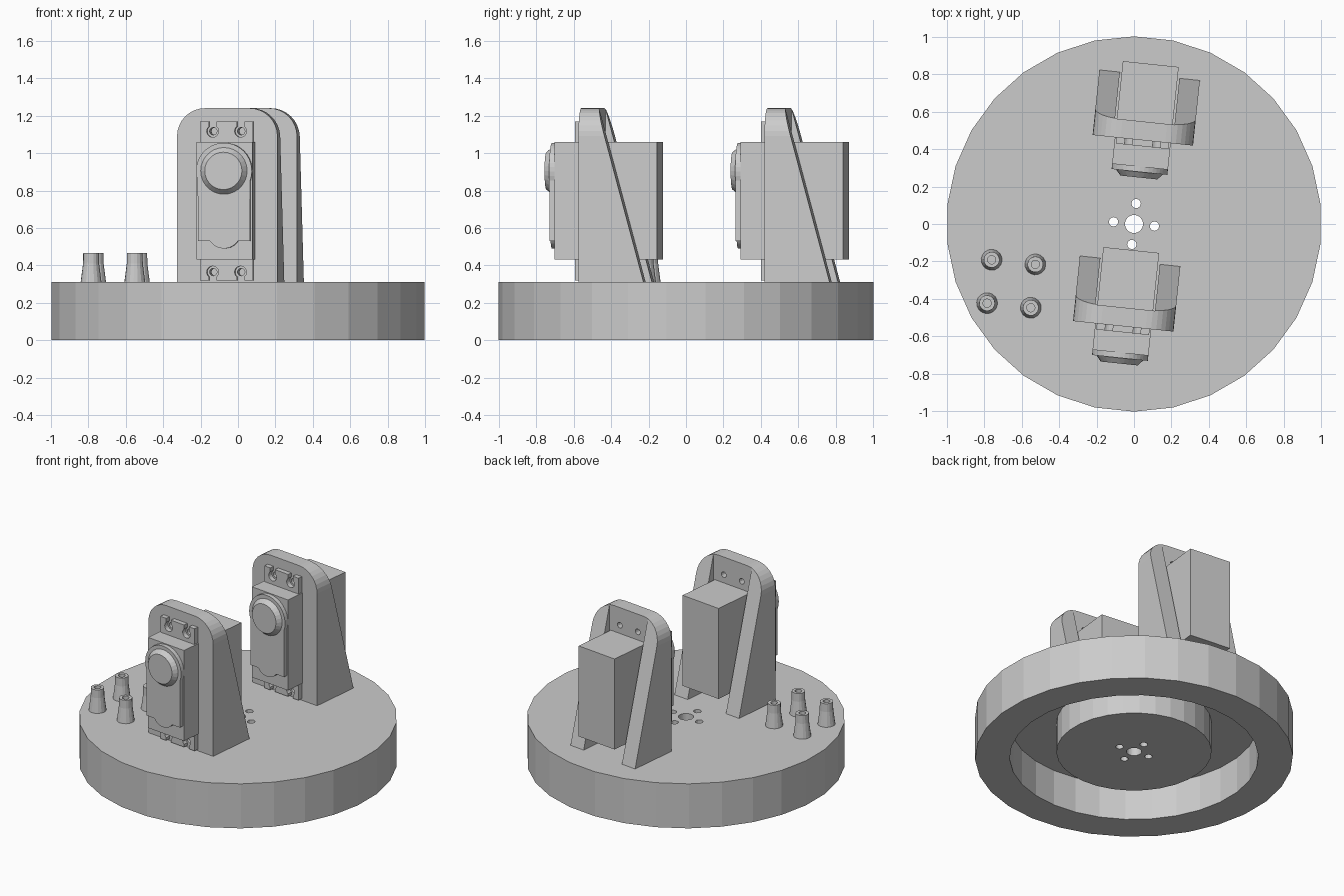
import bpy, bmesh
from math import sin, cos, radians, pi
from mathutils import Matrix, Vector

if "Cube" in bpy.data.objects:
    bpy.data.objects.remove(bpy.data.objects["Cube"], do_unlink=True)

grey = bpy.data.materials.new("plain_grey")
grey.use_nodes = True
grey.diffuse_color = (0.6, 0.6, 0.6, 1)
grey.node_tree.nodes["Principled BSDF"].inputs["Base Color"].default_value = (0.6, 0.6, 0.6, 1)

TURN = Matrix.Rotation(radians(-6), 4, "Z")
TOP = 0.31      # top of the base
SINK = 0.3      # parts start slightly inside the base


def finish(name, bm):
    bmesh.ops.recalc_face_normals(bm, faces=bm.faces[:])
    mesh = bpy.data.meshes.new(name)
    bm.to_mesh(mesh)
    bm.free()
    mesh.materials.append(grey)
    obj = bpy.data.objects.new(name, mesh)
    bpy.context.collection.objects.link(obj)
    return obj


def arc(cx, cz, r, a0, a1, n):
    angles = [radians(a0 + (a1 - a0) * i / n) for i in range(n + 1)]
    return [(cx + r * cos(a), cz + r * sin(a)) for a in angles]


def rect(x0, x1, z0, z1):
    return [(x0, z0), (x1, z0), (x1, z1), (x0, z1)]


def circle(cx, cz, r, n=20):
    return arc(cx, cz, r, 0, 360, n)[:-1]


def add_prism(bm, outline, y0, y1):
    """Extrude an x-z outline along y."""
    face = bm.faces.new([bm.verts.new((x, y0, z)) for x, z in outline])
    out = bmesh.ops.extrude_face_region(bm, geom=[face])["geom"]
    moved = [v for v in out if isinstance(v, bmesh.types.BMVert)]
    bmesh.ops.translate(bm, verts=moved, vec=(0, y1 - y0, 0))
    bmesh.ops.recalc_face_normals(bm, faces=bm.faces[:])


def prism(name, outline, y0, y1):
    bm = bmesh.new()
    add_prism(bm, outline, y0, y1)
    return finish(name, bm)


def lathe(name, profile, segments):
    """Revolve a closed r-z profile about z."""
    bm = bmesh.new()
    rings = []
    for i in range(segments):
        a = 2 * pi * i / segments
        rings.append([bm.verts.new((r * cos(a), r * sin(a), z)) for r, z in profile])
    n = len(profile)
    for i, ring in enumerate(rings):
        after = rings[(i + 1) % segments]
        for j in range(n):
            k = (j + 1) % n
            bm.faces.new((ring[j], after[j], after[k], ring[k]))
    return finish(name, bm)


def cut(obj, cutter):
    """Subtract the cutter, then remove it."""
    cutter.hide_render = True
    mod = obj.modifiers.new("cut", "BOOLEAN")
    mod.operation, mod.solver, mod.object = "DIFFERENCE", "EXACT", cutter
    bpy.context.view_layer.update()
    graph = bpy.context.evaluated_depsgraph_get()
    mesh = bpy.data.meshes.new_from_object(obj.evaluated_get(graph))
    obj.modifiers.clear()
    obj.data = mesh
    bpy.data.objects.remove(cutter, do_unlink=True)


def place(obj, x=0, y=0):
    obj.matrix_world = TURN @ Matrix.Translation((x, y, 0))


# Round base: outer rim, annular groove below, central hub and bolt holes
base = lathe("round_base", [(0.048, 0.04), (0.49, 0.04), (0.49, 0.25), (0.785, 0.25),
                            (0.785, 0), (1.003, 0), (1.003, TOP), (0.048, TOP)], 30)
bm = bmesh.new()
for x, y in ((0.11, 0), (-0.11, 0), (0, 0.11), (0, -0.11)):
    bmesh.ops.create_cone(bm, cap_ends=True, segments=12, radius1=0.025, radius2=0.025,
                          depth=1, matrix=Matrix.Translation((x, y, 0.2)))
cut(base, finish("bolt_cutter", bm))
place(base)

# Four flared hollow standoffs
for i, (x, y) in enumerate(((-0.737, -0.27), (-0.502, -0.27), (-0.737, -0.503), (-0.502, -0.503))):
    post = lathe("standoff_%d" % (i + 1), [(0.022, SINK), (0.056, SINK), (0.056, TOP), (0.043, 0.41),
                                           (0.042, 0.467), (0.022, 0.467)], 16)
    place(post, x, y)


def bracket(name):
    """Arched plate with two sloping side ribs."""
    outline = ([(-0.27, SINK), (0.27, SINK)] + arc(0.12, 1.09, 0.15, 0, 90, 8)
               + arc(-0.12, 1.09, 0.15, 90, 180, 8))
    bm = bmesh.new()
    add_prism(bm, outline, -0.55, -0.1)
    slope = Vector((0, 0.93, 0.25))
    bmesh.ops.bisect_plane(bm, geom=bm.verts[:] + bm.edges[:] + bm.faces[:],
                           plane_co=(0, -0.45, 1.24), plane_no=slope, clear_outer=True)
    bmesh.ops.holes_fill(bm, edges=[e for e in bm.edges if e.is_boundary])
    obj = finish(name, bm)
    cut(obj, prism("pocket_cutter", rect(-0.16, 0.16, 0.2, 1.4), -0.45, 0.1))
    bm = bmesh.new()
    for x in (-0.075, 0.075):
        for z in (0.364, 1.117):
            add_prism(bm, circle(x, z, 0.02, 12), -0.7, -0.4)
    cut(obj, finish("screw_cutter", bm))
    return obj


def flange(name, z0, z1, hole_z, open_z):
    """Mounting ear with two open keyhole slots."""
    obj = prism(name, rect(-0.142, 0.142, z0, z1), -0.582, -0.55)
    for x in (-0.075, 0.075):
        cut(obj, prism("hole_cutter", circle(x, hole_z, 0.032), -0.7, -0.5))
        low, high = sorted((hole_z, open_z))
        cut(obj, prism("slot_cutter", rect(x - 0.02, x + 0.02, low, high), -0.7, -0.5))
    return obj


def servo_stand(label, shift):
    # Raised front cover: round top, straight sides, small round bump below
    cover = (arc(0, 0.905, 0.15, -20, 200, 24) + [(-0.14, 0.53)]
             + arc(0, 0.58, 0.09, 214, 326, 10) + [(0.14, 0.53)])
    bm = bmesh.new()
    bmesh.ops.create_cone(bm, cap_ends=True, segments=28, radius1=0.125, radius2=0.1, depth=0.03,
                          matrix=Matrix.Translation((0, -0.735, 0.905)) @ Matrix.Rotation(pi / 2, 4, "X"))
    parts = [
        bracket(label + "_bracket"),
        prism(label + "_motor_body", rect(-0.15, 0.15, 0.43, 1.06), -0.692, -0.14),
        prism(label + "_motor_cover", cover, -0.72, -0.69),
        finish(label + "_motor_cap", bm),
        flange(label + "_upper_flange", 1.06, 1.17, 1.117, 1.3),
        flange(label + "_lower_flange", 0.32, 0.43, 0.364, 0.2),
    ]
    for part in parts:
        place(part, 0, shift)


servo_stand("front", 0)
servo_stand("rear", 1)
